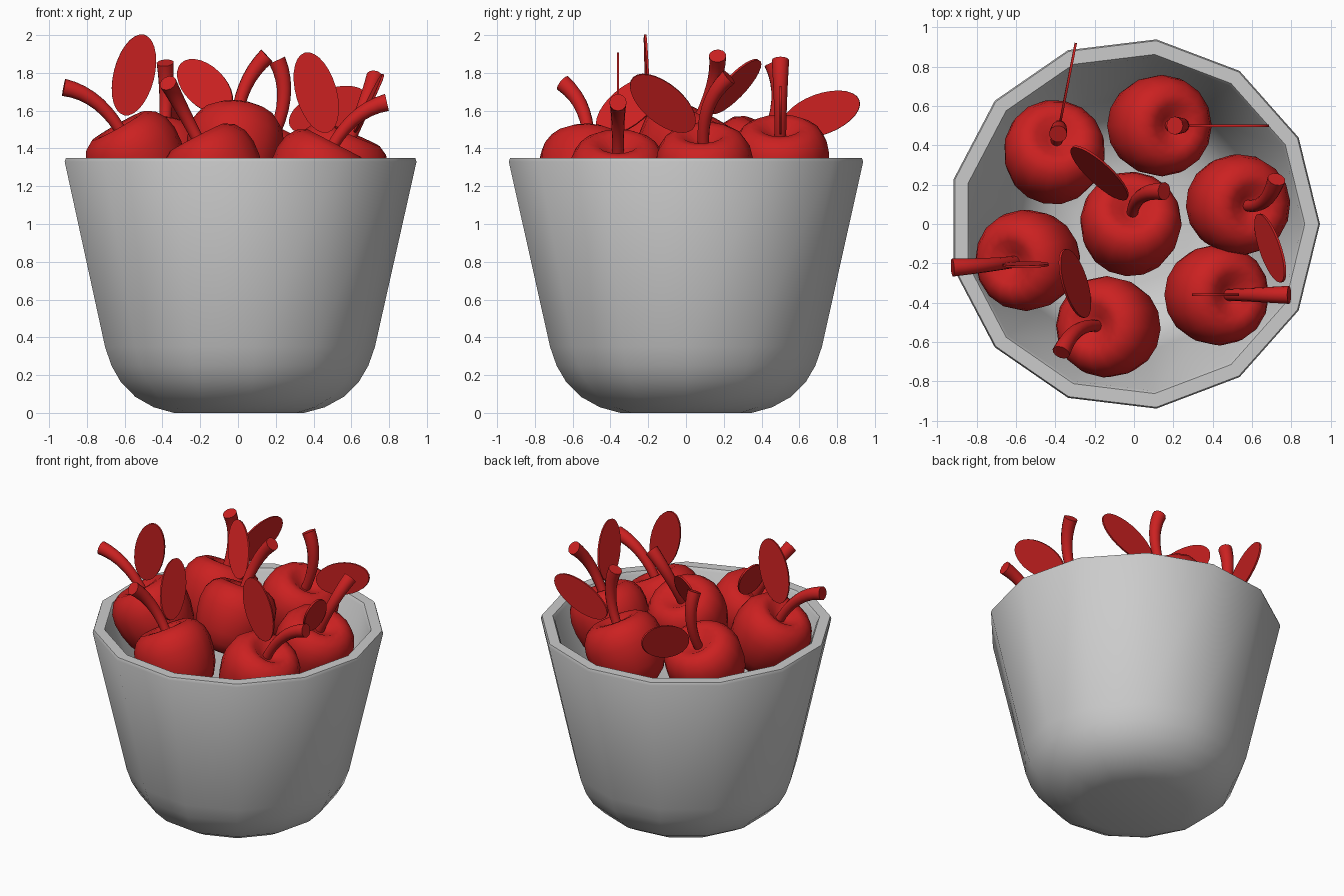
import bpy, bmesh, math
from mathutils import Vector, Matrix

if "Cube" in bpy.data.objects:
    bpy.data.objects.remove(bpy.data.objects["Cube"])

RED = bpy.data.materials.new("red")
RED.diffuse_color = (0.6, 0.015, 0.015, 1)
RED.use_nodes = True
RED.node_tree.nodes["Principled BSDF"].inputs["Base Color"].default_value = RED.diffuse_color


def finish(bm, name, matrix=None, mat=None, angle=40):
    bmesh.ops.remove_doubles(bm, verts=bm.verts[:], dist=1e-5)
    bmesh.ops.recalc_face_normals(bm, faces=bm.faces[:])
    me = bpy.data.meshes.new(name)
    bm.to_mesh(me)
    bm.free()
    ob = bpy.data.objects.new(name, me)
    bpy.context.collection.objects.link(ob)
    if matrix:
        ob.matrix_world = matrix
    if mat:
        me.materials.append(mat)
    bpy.ops.object.select_all(action='DESELECT')
    ob.select_set(True)
    bpy.context.view_layer.objects.active = ob
    bpy.ops.object.shade_smooth_by_angle(angle=math.radians(angle))
    return ob


def loft(rings):
    """Skin a list of rings; single-point rings become fans, open ends get caps."""
    bm = bmesh.new()
    loops = [[bm.verts.new(p) for p in r] for r in rings]
    for a, b in zip(loops, loops[1:]):
        n = max(len(a), len(b))
        for i in range(n):
            j = (i + 1) % n
            if len(a) == 1:
                bm.faces.new((a[0], b[i], b[j]))
            elif len(b) == 1:
                bm.faces.new((a[i], a[j], b[0]))
            else:
                bm.faces.new((a[i], a[j], b[j], b[i]))
    for end in (loops[0], loops[-1]):
        if len(end) > 2:
            bm.faces.new(end)
    return bm


def circle(c, r, n, u=Vector((1, 0, 0)), v=Vector((0, 1, 0))):
    if r == 0:
        return [Vector(c)]
    return [Vector(c) + u * (r * math.cos(t)) + v * (r * math.sin(t))
            for t in (2 * math.pi * i / n for i in range(n))]


def lathe(profile, n):
    return loft([circle((0, 0, z), r, n) for r, z in profile])


# Thirteen-sided bowl: outer wall, rim, inner wall, floor
bowl = [(0, 0), (0.35, 0), (0.46, 0.03), (0.56, 0.085), (0.64, 0.165),
        (0.69, 0.25), (0.725, 0.35), (0.945, 1.33), (0.938, 1.35),
        (0.868, 1.35), (0.855, 1.33), (0.65, 0.38), (0.61, 0.27),
        (0.53, 0.17), (0.43, 0.11), (0.3, 0.08), (0, 0.08)]
finish(lathe(bowl, 13), "bowl", angle=35)

# Fruit body profile, from bottom dimple to stem dimple
BODY = [(0, -0.20), (0.06, -0.225), (0.13, -0.215), (0.19, -0.165),
        (0.23, -0.09), (0.252, 0.0), (0.258, 0.08), (0.245, 0.15),
        (0.21, 0.205), (0.16, 0.235), (0.11, 0.23), (0.05, 0.185), (0, 0.17)]


def stem():
    a, b, c = Vector((0, 0, 0.15)), Vector((0.01, 0, 0.42)), Vector((-0.15, 0, 0.555))
    rings = []
    for i in range(9):
        t = i / 8
        p = a * (1 - t) ** 2 + b * (2 * t * (1 - t)) + c * t * t
        d = ((b - a) * (1 - t) + (c - b) * t).normalized()
        side = Vector((0, 1, 0))
        rings.append(circle(p, 0.03 + 0.016 * t ** 1.5, 12, side, d.cross(side)))
    return loft(rings)


def leaf():
    a, b = Vector((0.055, 0, 0.27)), Vector((0.357, 0, 0.588))
    u = (b - a).normalized()
    w = u.cross(Vector((0, 1, 0)))
    base = []
    for i in range(28):
        t = 2 * math.pi * i / 28
        base.append((a + b) / 2 + u * (0.22 * math.cos(t)) + w * (0.108 * math.sin(t)))
    off = Vector((0, 0.006, 0))
    return loft([[p - off for p in base], [p + off for p in base]])


# Fruits: centre, sideways tilt of the axis, heading of the leaf in degrees
FRUITS = [((-0.02, -0.02, 1.375), (0.07, 0.45), 155),
          ((0.11, 0.50, 1.30), (0.42, 0.0), 0),
          ((-0.41, 0.345, 1.29), (0.09, 0.44), 79),
          ((0.51, 0.10, 1.26), (0.40, -0.04), -87),
          ((0.40, -0.36, 1.22), (0.46, 0.0), 180),
          ((-0.11, -0.525, 1.25), (-0.46, 0.04), 88),
          ((-0.52, -0.18, 1.315), (-0.49, -0.07), 1)]
for k, (c, (tx, ty), heading) in enumerate(FRUITS, 1):
    z = Vector((tx, ty, math.sqrt(1 - tx * tx - ty * ty)))
    hx, hy = math.cos(math.radians(heading)), math.sin(math.radians(heading))
    x = Vector((hx, hy, -(hx * z.x + hy * z.y) / z.z)).normalized()
    m = Matrix.Translation(c) @ Matrix((x, z.cross(x), z)).transposed().to_4x4()
    finish(lathe(BODY, 16), f"fruit_{k}", m, RED)
    finish(stem(), f"stem_{k}", m, RED)
    finish(leaf(), f"leaf_{k}", m, RED)
